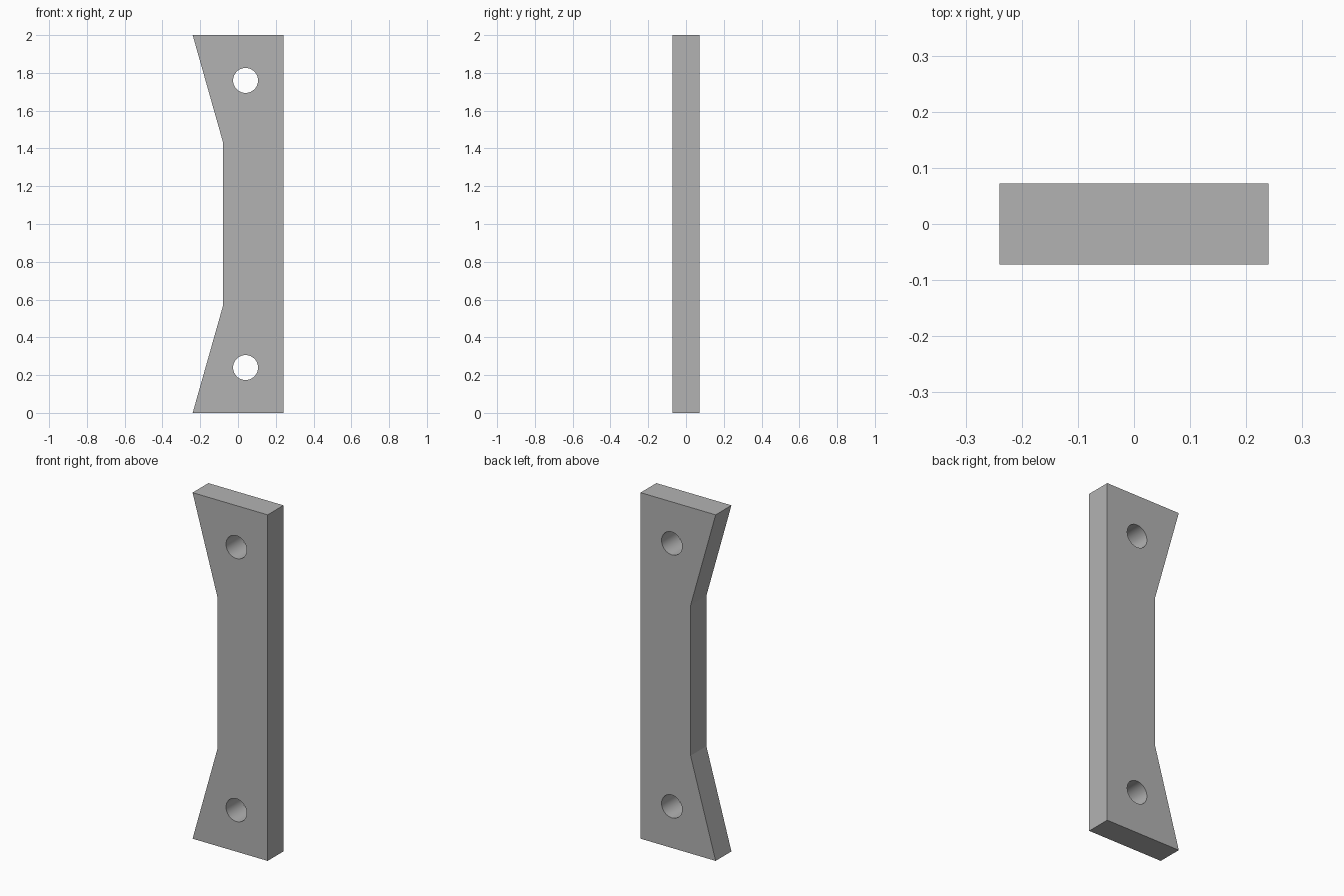
import bpy
import bmesh
from math import radians

cube = bpy.data.objects.get("Cube")
if cube:
    bpy.data.objects.remove(cube, do_unlink=True)

HALF_DEPTH = 0.072
HEIGHT = 2.0
HOLE_X, HOLE_RADIUS = 0.04, 0.066

grey = bpy.data.materials.new("plain grey")
grey.use_nodes = True
colour = (0.45, 0.45, 0.45, 1)
grey.diffuse_color = colour
grey.node_tree.nodes["Principled BSDF"].inputs["Base Color"].default_value = colour


def extruded(name, profile):
    """Extrude a closed x-z profile through the depth of the plate."""
    bm = bmesh.new()
    face = bm.faces.new([bm.verts.new((x, -HALF_DEPTH, z)) for x, z in profile])
    ext = bmesh.ops.extrude_face_region(bm, geom=[face])
    moved = [v for v in ext["geom"] if isinstance(v, bmesh.types.BMVert)]
    bmesh.ops.translate(bm, verts=moved, vec=(0, 2 * HALF_DEPTH, 0))
    bmesh.ops.recalc_face_normals(bm, faces=bm.faces)
    mesh = bpy.data.meshes.new(name)
    bm.to_mesh(mesh)
    bm.free()
    obj = bpy.data.objects.new(name, mesh)
    bpy.context.collection.objects.link(obj)
    return obj


# Plate with a tapered waist on one side; the upper half mirrors the lower
lower = [(0.24, 0), (-0.24, 0), (-0.08, 0.565)]
upper = [(x, HEIGHT - z) for x, z in reversed(lower)]
plate = extruded("mounting_plate", lower + upper)
plate.data.materials.append(grey)

# Two round bolt holes
for z in (0.24, HEIGHT - 0.24):
    bpy.ops.mesh.primitive_cylinder_add(
        vertices=64, radius=HOLE_RADIUS, depth=4 * HALF_DEPTH,
        location=(HOLE_X, 0, z), rotation=(radians(90), 0, 0))
    cutter = bpy.context.object
    cutter.name = "hole_cutter"
    cutter.hide_render = True
    cutter.data.materials.append(grey)

    bpy.ops.object.select_all(action="DESELECT")
    plate.select_set(True)
    bpy.context.view_layer.objects.active = plate
    cut = plate.modifiers.new("bolt hole", "BOOLEAN")
    cut.operation = "DIFFERENCE"
    cut.solver = "EXACT"
    cut.object = cutter
    bpy.ops.object.modifier_apply(modifier=cut.name)
    bpy.data.objects.remove(cutter, do_unlink=True)

# Smooth hole walls, crisp plate edges
bpy.ops.object.shade_smooth_by_angle(angle=radians(12))
